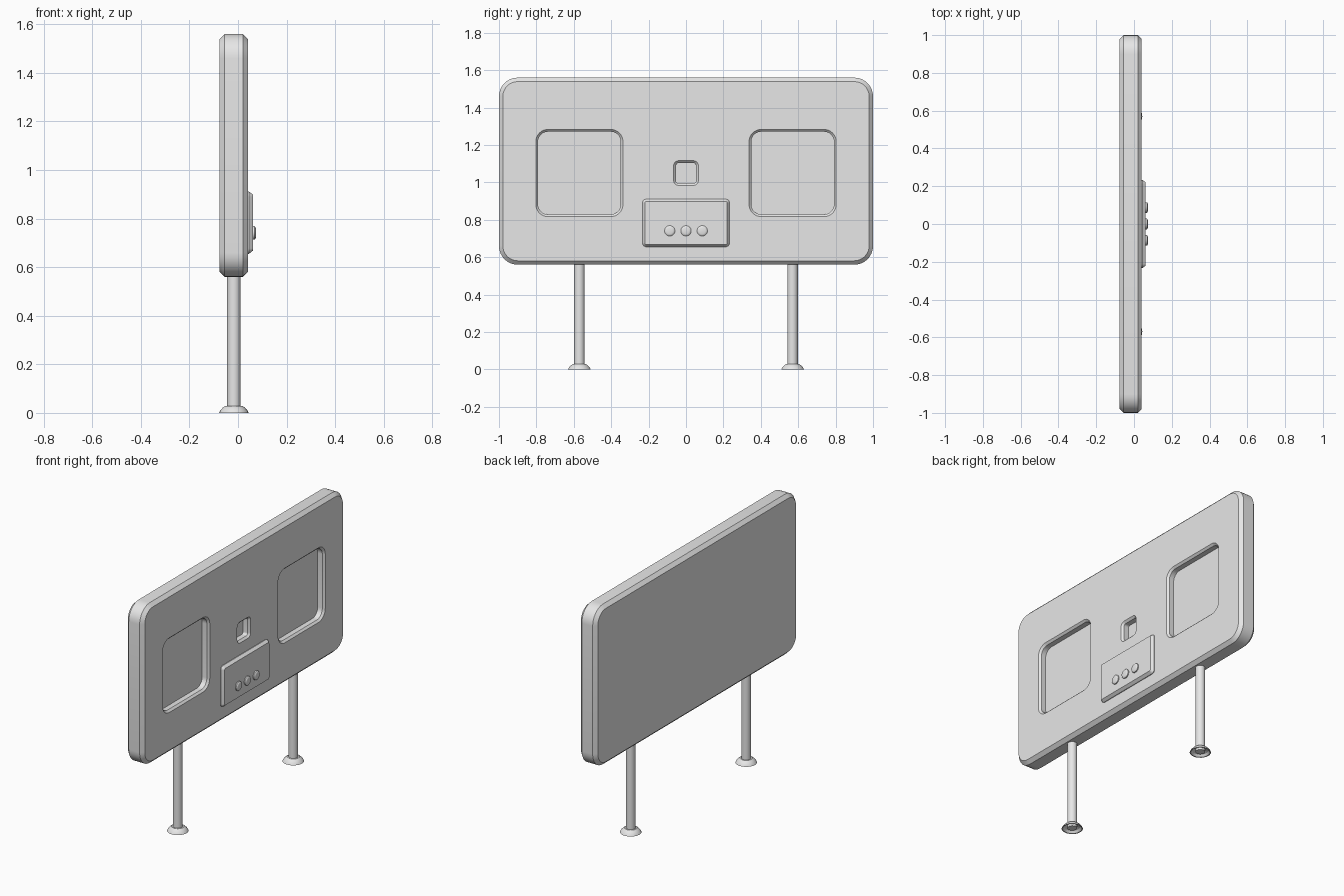
import bpy
import bmesh
from math import sin, cos, pi, radians

if "Cube" in bpy.data.objects:
    bpy.data.objects.remove(bpy.data.objects["Cube"], do_unlink=True)

grey = bpy.data.materials.new("plain grey")
grey.use_nodes = True
grey.diffuse_color = (0.8, 0.8, 0.8, 1)
bsdf = next(n for n in grey.node_tree.nodes if n.type == "BSDF_PRINCIPLED")
bsdf.inputs["Base Color"].default_value = (0.8, 0.8, 0.8, 1)

parts = []


def loft(name, rings, cap_start=True, cap_end=True):
    """Join matching rings of points into one skin."""
    bm = bmesh.new()
    loops = [[bm.verts.new(p) for p in ring] for ring in rings]
    n = len(loops[0])
    for a, b in zip(loops, loops[1:]):
        for i in range(n):
            j = (i + 1) % n
            bm.faces.new((a[i], a[j], b[j], b[i]))
    if cap_start:
        bm.faces.new(loops[0][::-1])
    if cap_end:
        bm.faces.new(loops[-1])
    bmesh.ops.recalc_face_normals(bm, faces=bm.faces)
    mesh = bpy.data.meshes.new(name)
    bm.to_mesh(mesh)
    bm.free()
    mesh.materials.append(grey)
    obj = bpy.data.objects.new(name, mesh)
    bpy.context.collection.objects.link(obj)
    parts.append(obj)
    return obj


def slab(name, y, z, half_w, half_h, radius, steps):
    """Rounded rectangle facing +x; steps are (x, inset) pairs."""
    rings = []
    for x, inset in steps:
        r = radius - inset
        ring = []
        for k, (sy, sz) in enumerate(((1, 1), (-1, 1), (-1, -1), (1, -1))):
            for i in range(9):
                a = (k + i / 8) * pi / 2
                ring.append((x, y + sy * (half_w - radius) + r * cos(a),
                             z + sz * (half_h - radius) + r * sin(a)))
        rings.append(ring)
    return loft(name, rings)


def turned(name, centre, steps, axis="z", cap_start=True, cap_end=True):
    """Round part; steps are (position along axis, radius) pairs."""
    rings = []
    for h, r in steps:
        ring = []
        for i in range(24):
            u, v = r * cos(i * pi / 12), r * sin(i * pi / 12)
            ring.append((centre[0] + u, centre[1] + v, h) if axis == "z"
                        else (h, centre[0] + u, centre[1] + v))
        rings.append(ring)
    return loft(name, rings, cap_start, cap_end)


# Board with chamfered rim
BACK, FRONT, EDGE = -0.076, 0.041, 0.021
board = slab("board", 0, 1.06, 1.0, 0.5, 0.1,
             [(BACK, EDGE), (BACK + EDGE, 0), (FRONT - EDGE, 0), (FRONT, EDGE)])

# Recesses with a chamfered lip: two large windows and a small one
for y, z, half, radius in ((-0.57, 1.05, 0.233, 0.065),
                           (0.57, 1.05, 0.233, 0.065),
                           (0, 1.05, 0.066, 0.026)):
    lip = 0.012
    cutter = slab("recess_cutter", y, z, half, half, radius,
                  [(FRONT + lip, -lip), (FRONT - lip, lip), (-0.003, lip)])
    parts.remove(cutter)
    cutter.hide_render = True
    cut = board.modifiers.new("recess", "BOOLEAN")
    cut.operation = "DIFFERENCE"
    cut.solver = "EXACT"
    cut.object = cutter
    bpy.context.view_layer.objects.active = board
    bpy.ops.object.modifier_apply(modifier=cut.name)
    bpy.data.objects.remove(cutter, do_unlink=True)

# Control box with three buttons
slab("control_box", 0, 0.783, 0.233, 0.128, 0.022,
     [(FRONT - 0.005, 0), (FRONT + 0.004, 0), (0.062, 0.013)])
for name, y in (("right_button", -0.087), ("middle_button", 0), ("left_button", 0.087)):
    turned(name, (y, 0.741),
           [(0.055, 0.028), (0.068, 0.028), (0.072, 0.024), (0.074, 0.017)], axis="x")

# Legs with hollow domed feet
for side, y in (("right", -0.57), ("left", 0.57)):
    centre = (-0.017, y)
    turned(side + "_leg", centre, [(0.004, 0.028), (0.57, 0.028)])
    turned(side + "_foot", centre,
           [(0.018, 0.028), (0.012, 0.045), (0.0, 0.055), (0.0, 0.061), (0.01, 0.056),
            (0.021, 0.046), (0.028, 0.036), (0.028, 0.028)],
           cap_start=False, cap_end=False)

# Smooth curves, sharp chamfers
bpy.ops.object.select_all(action="DESELECT")
for obj in parts:
    obj.select_set(True)
bpy.context.view_layer.objects.active = board
bpy.ops.object.shade_smooth_by_angle(angle=radians(30))
